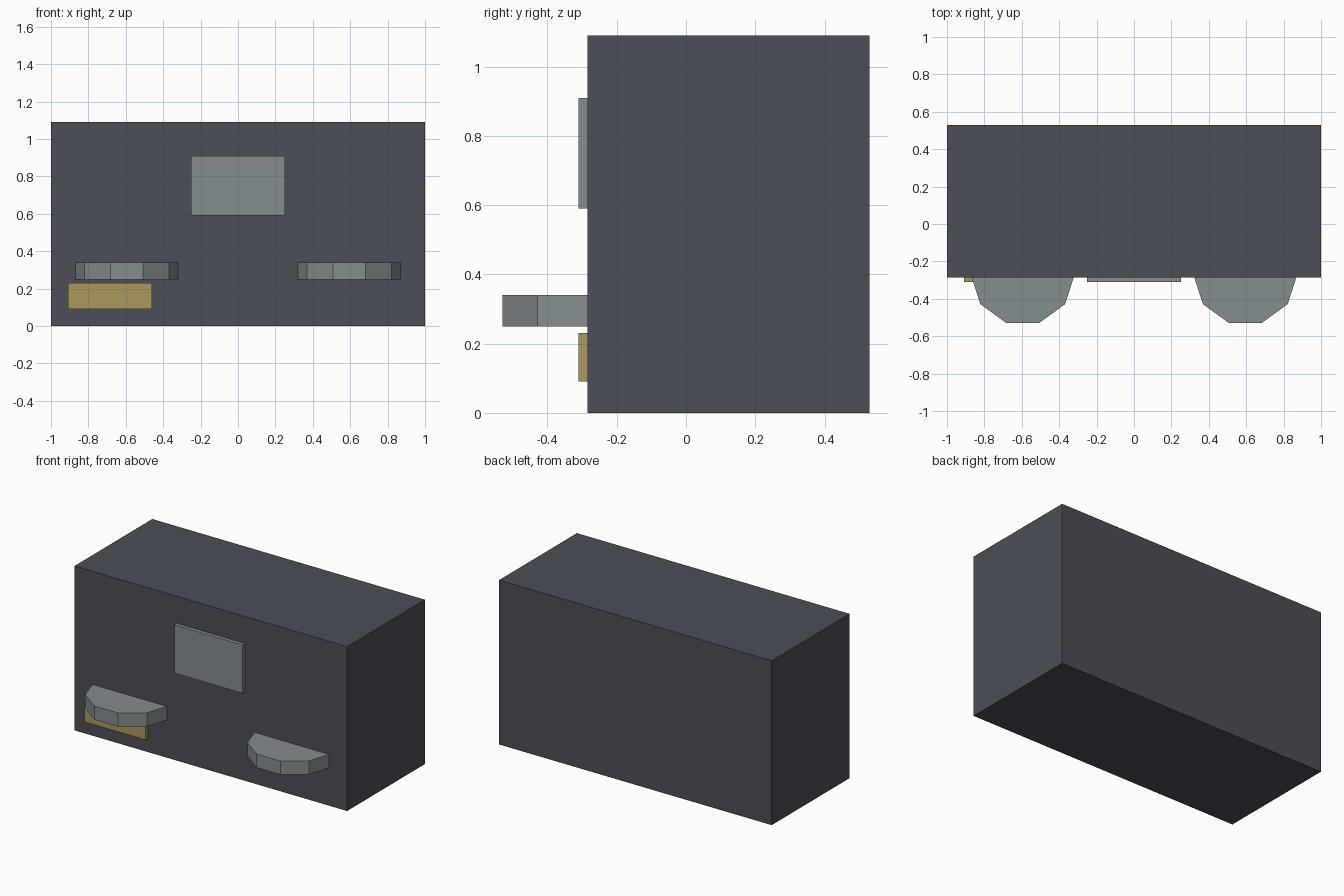
import bpy
import math

if "Cube" in bpy.data.objects:
    bpy.data.objects.remove(bpy.data.objects["Cube"])


def material(name, rgb):
    m = bpy.data.materials.new(name)
    m.diffuse_color = (*rgb, 1)
    m.use_nodes = True
    m.node_tree.nodes["Principled BSDF"].inputs["Base Color"].default_value = m.diffuse_color
    return m


dark = material("dark slate", (0.070, 0.077, 0.096))
grey = material("light grey", (0.235, 0.266, 0.274))
gold = material("dull gold", (0.402, 0.319, 0.107))


def finish(name, mat):
    ob = bpy.context.object
    ob.name = name
    bpy.ops.object.transform_apply(location=False, rotation=True, scale=True)
    ob.data.materials.append(mat)
    return ob


def box(name, lo, hi, mat):
    bpy.ops.mesh.primitive_cube_add(
        size=1, location=[(a + b) / 2 for a, b in zip(lo, hi)])
    bpy.context.object.scale = [b - a for a, b in zip(lo, hi)]
    return finish(name, mat)


# Main cabinet
box("cabinet", (-1, -0.285, 0), (1, 0.53, 1.09), dark)

# Plates on the front
box("front_panel", (-0.25, -0.31, 0.59), (0.25, -0.28, 0.91), grey)
box("label_plate", (-0.91, -0.31, 0.09), (-0.46, -0.28, 0.23), gold)

# Ten-sided trays half sunk into the front, one on each side
for side, x in (("left", -0.595), ("right", 0.595)):
    bpy.ops.mesh.primitive_cylinder_add(
        vertices=10, radius=0.28, depth=0.09,
        location=(x, -0.264, 0.295), rotation=(0, 0, math.pi / 2))
    finish(side + "_tray", grey)
